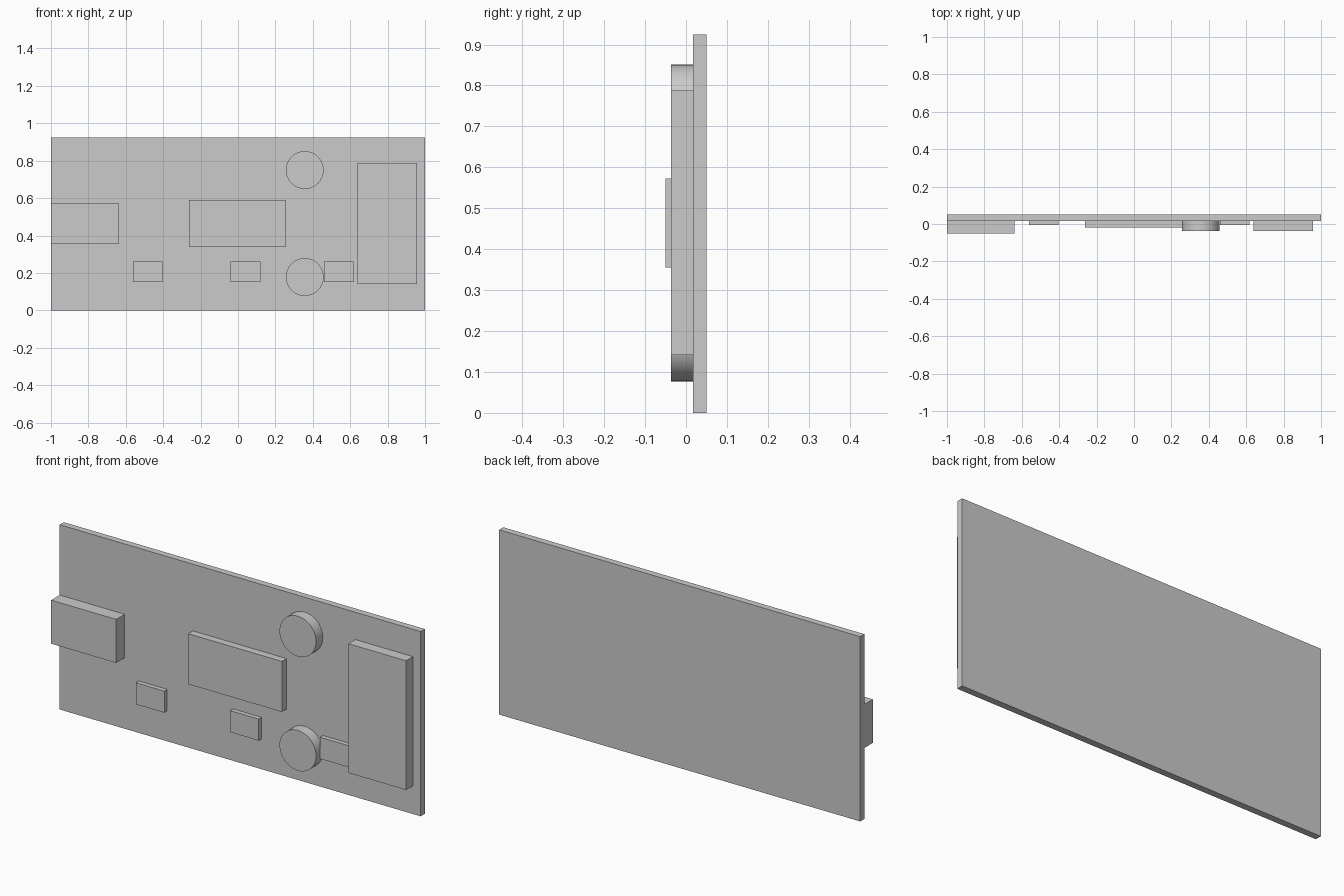
import bpy
import math

if "Cube" in bpy.data.objects:
    bpy.data.objects.remove(bpy.data.objects["Cube"])

BOARD_FRONT = 0.017
EMBED = 0.004  # parts sink slightly into the board


def box(name, x0, x1, z0, z1, y0, y1=BOARD_FRONT + EMBED):
    bpy.ops.mesh.primitive_cube_add(
        size=1, location=((x0 + x1) / 2, (y0 + y1) / 2, (z0 + z1) / 2))
    ob = bpy.context.object
    ob.name = name
    ob.scale = (x1 - x0, y1 - y0, z1 - z0)
    bpy.ops.object.transform_apply(location=False, rotation=False, scale=True)
    return ob


def disc(name, x, z, radius, y0, y1=BOARD_FRONT + EMBED):
    bpy.ops.mesh.primitive_cylinder_add(
        vertices=48, radius=radius, depth=y1 - y0,
        location=(x, (y0 + y1) / 2, z), rotation=(math.pi / 2, 0, 0))
    ob = bpy.context.object
    ob.name = name
    bpy.ops.object.shade_smooth_by_angle(angle=math.radians(35))
    return ob


# Circuit board
box("board", -1, 1, 0, 0.925, BOARD_FRONT, 0.05)

# Edge connector, main chip and tall module
box("edge_connector", -1, -0.64, 0.355, 0.573, -0.05)
box("main_chip", -0.262, 0.257, 0.338, 0.591, -0.02)
box("tall_module", 0.638, 0.957, 0.141, 0.788, -0.037)

# Small surface components in a row
for i, x in enumerate((-0.483, 0.04, 0.538)):
    box(f"small_component_{i + 1}", x - 0.079, x + 0.079, 0.152, 0.26, -0.006)

# Round capacitors
for name, z in (("upper_capacitor", 0.75), ("lower_capacitor", 0.178)):
    disc(name, 0.357, z, 0.101, -0.037)
